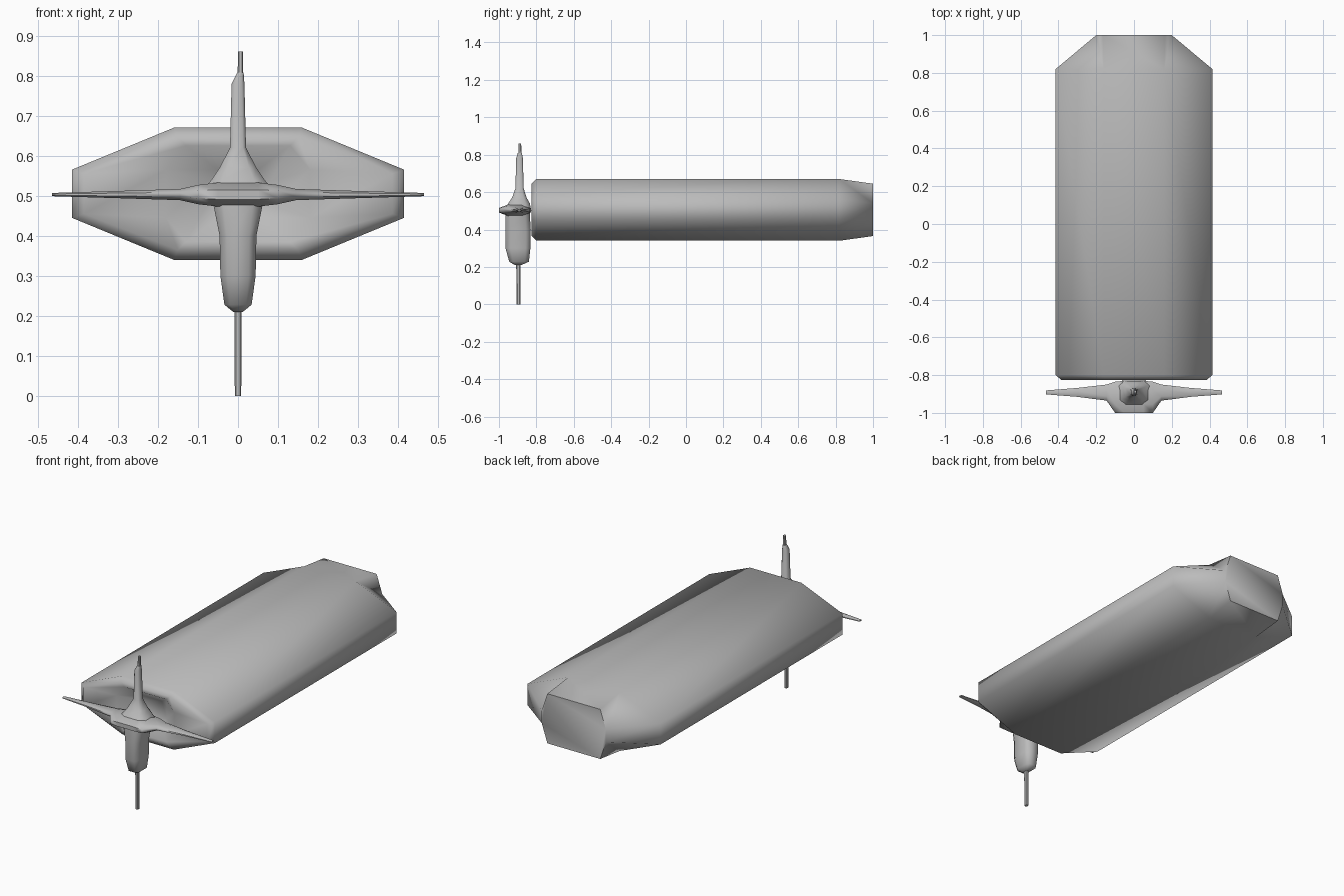
import bpy, bmesh, math

cube = bpy.data.objects.get("Cube")
if cube:
    bpy.data.objects.remove(cube, do_unlink=True)

grey = bpy.data.materials.new("plain grey")
grey.use_nodes = True
tint = (0.5, 0.5, 0.5, 1)
grey.diffuse_color = tint
grey.node_tree.nodes["Principled BSDF"].inputs["Base Color"].default_value = tint


def octagon(wide, narrow, low, high):
    """Outline in two axes: wide/narrow half widths, low/high half heights."""
    quarter = [(wide, low), (narrow, high)]
    right = quarter + [(-a, b) for a, b in reversed(quarter)]
    return right + [(-a, -b) for a, b in right]


def loft(name, rings, angle, split_rear=False):
    """Skin a list of eight-sided rings and cap both ends."""
    bm = bmesh.new()
    loops = [[bm.verts.new(p) for p in ring] for ring in rings]
    for i, (a, b) in enumerate(zip(loops, loops[1:])):
        for k in range(8):
            n = (k + 1) % 8
            if split_rear and i == len(loops) - 2 and k in (0, 2, 4, 6):
                # creased corner panels, folded inward
                c, d = (n, k) if k in (0, 4) else (k, n)
                bm.faces.new((a[c], a[d], b[d]))
                bm.faces.new((a[c], b[d], b[c]))
            else:
                bm.faces.new((a[k], a[n], b[n], b[k]))
    bm.faces.new(loops[0])
    bm.faces.new(loops[-1])
    bmesh.ops.recalc_face_normals(bm, faces=bm.faces)
    mesh = bpy.data.meshes.new(name)
    bm.to_mesh(mesh)
    bm.free()
    mesh.materials.append(grey)
    obj = bpy.data.objects.new(name, mesh)
    bpy.context.collection.objects.link(obj)
    bpy.ops.object.select_all(action='DESELECT')
    obj.select_set(True)
    bpy.context.view_layer.objects.active = obj
    bpy.ops.object.shade_smooth_by_angle(angle=math.radians(angle))
    return obj


MID = 0.505

# Long body: recessed front, bevelled rim, tapered rear
body = [(-0.75, 0.08, 0.05, 0.03, 0.06),
        (-0.825, 0.18, 0.13, 0.06, 0.12),
        (-0.825, 0.385, 0.15, 0.05, 0.14),
        (-0.8, 0.415, 0.16, 0.06, 0.165),
        (0.82, 0.415, 0.16, 0.06, 0.165),
        (1.0, 0.2, 0.165, 0.035, 0.14)]
loft("body", [[(x, y, MID + z) for x, z in octagon(*shape)]
              for y, *shape in body], 72, split_rear=True)


def upright(name, sections, angle):
    """Vertical loft from (height, centre x, half x, front y, back y)."""
    rings = []
    for z, cx, hx, front, back in sections:
        cy, hy = (front + back) / 2, (back - front) / 2
        rings.append([(cx + x, cy + y, z)
                      for x, y in octagon(hx, hx * 0.6, hy * 0.6, hy)])
    return loft(name, rings, angle)


# Stem below the hub, with a rounded bottom
upright("stem", [(0.21, 0, 0.012, -0.915, -0.88),
                 (0.228, 0, 0.034, -0.945, -0.84),
                 (0.3, 0, 0.044, -0.965, -0.832),
                 (0.4, 0, 0.046, -0.965, -0.83),
                 (0.48, 0, 0.062, -0.965, -0.835),
                 (0.51, 0, 0.065, -0.96, -0.83)], 60)
upright("lower_spike", [(0, 0, 0.008, -0.905, -0.885),
                        (0.22, 0, 0.009, -0.908, -0.885)], 30)

# Fin rising from the hub
upright("upper_fin", [(0.5, 0, 0.1, -0.975, -0.827),
                      (0.54, 0, 0.066, -0.95, -0.835),
                      (0.57, 0, 0.046, -0.93, -0.852),
                      (0.62, 0, 0.02, -0.912, -0.868),
                      (0.78, 0, 0.016, -0.908, -0.872),
                      (0.808, 0.006, 0.008, -0.9, -0.877)], 60)
upright("upper_spike", [(0.8, 0.006, 0.007, -0.897, -0.88),
                        (0.86, 0.006, 0.006, -0.895, -0.881)], 30)

# Hub and arms: one spanwise loft mirrored about the centre
half = [(0.05, -1.0, -0.83, 0.03),
        (0.1, -1.0, -0.835, 0.024),
        (0.145, -0.935, -0.85, 0.014),
        (0.3, -0.915, -0.868, 0.009),
        (0.465, -0.902, -0.881, 0.004)]
span = [(-x, *rest) for x, *rest in reversed(half)] + half
arms = []
for x, front, back, thick in span:
    cy, hy = (front + back) / 2, (back - front) / 2
    arms.append([(x, cy + y, 0.503 + z)
                 for y, z in octagon(hy, hy * 0.45, thick * 0.4, thick)])
loft("hub_and_arms", arms, 60)
